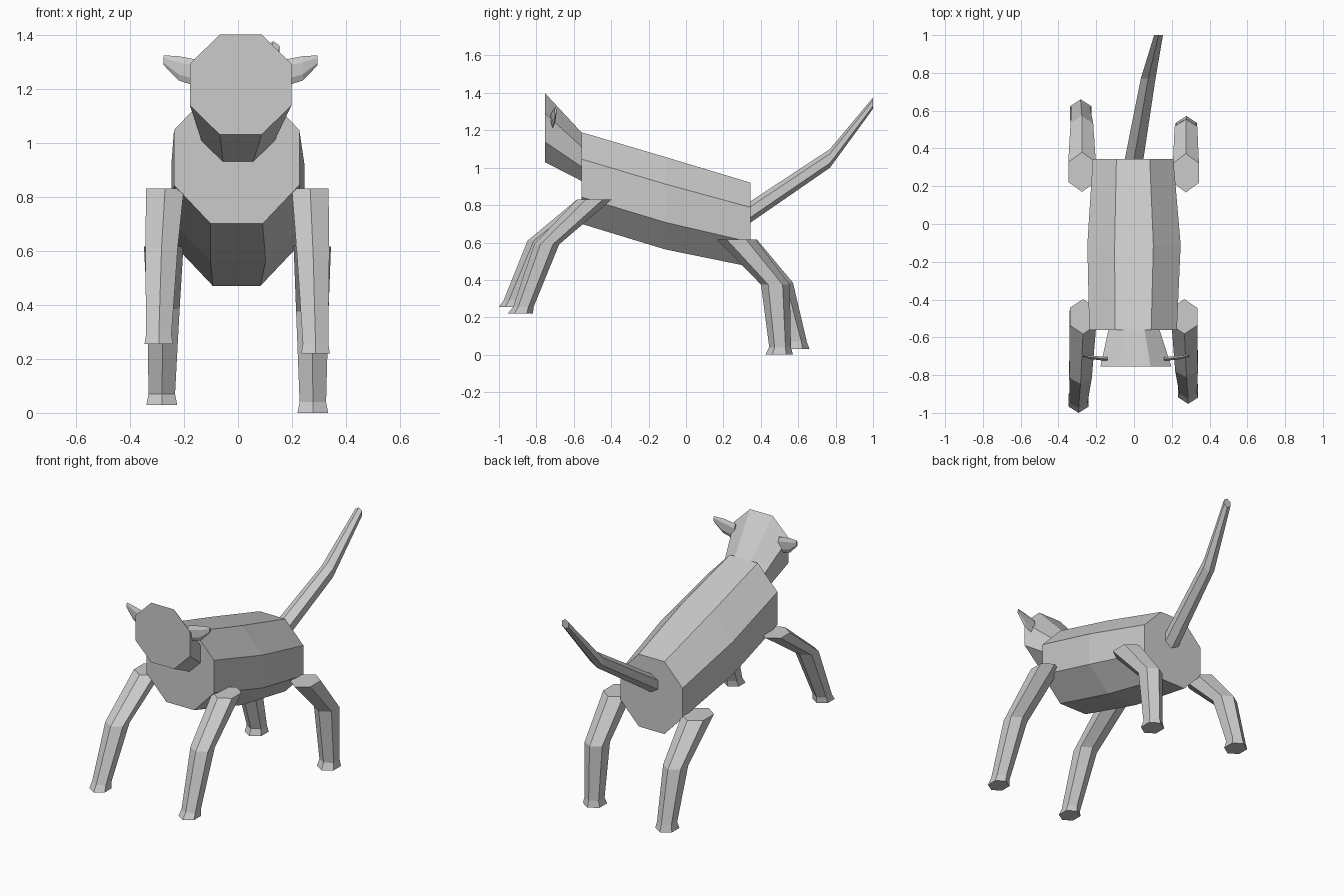
import bpy, math

if "Cube" in bpy.data.objects:
    bpy.data.objects.remove(bpy.data.objects["Cube"])

mat = bpy.data.materials.new("plain_grey")
mat.use_nodes = True
GREY = (0.6, 0.6, 0.6, 1)
mat.diffuse_color = GREY
mat.node_tree.nodes["Principled BSDF"].inputs["Base Color"].default_value = GREY


def loft(name, axis, sides, rings, phase=0.0):
    """Skin flat rings (x, y, z, radius_a, radius_b) lying square to an axis, capped at both ends."""
    a, b = [i for i in range(3) if i != axis]
    verts, faces = [], []
    for *centre, ra, rb in rings:
        for k in range(sides):
            t = math.tau * (k + phase) / sides
            p = list(centre)
            p[a] += ra * math.cos(t)
            p[b] += rb * math.sin(t)
            verts.append(p)
    for r in range(len(rings) - 1):
        for k in range(sides):
            i, j = r * sides + k, r * sides + (k + 1) % sides
            faces.append((i, j, j + sides, i + sides))
    faces.append(tuple(range(sides))[::-1])
    faces.append(tuple(range(len(verts) - sides, len(verts))))
    mesh = bpy.data.meshes.new(name)
    mesh.from_pydata(verts, [], faces)
    mesh.materials.append(mat)
    obj = bpy.data.objects.new(name, mesh)
    bpy.context.collection.objects.link(obj)
    # Consistent outward normals
    bpy.context.view_layer.objects.active = obj
    obj.select_set(True)
    bpy.ops.object.mode_set(mode='EDIT')
    bpy.ops.mesh.select_all(action='SELECT')
    bpy.ops.mesh.normals_make_consistent(inside=False)
    bpy.ops.object.mode_set(mode='OBJECT')
    obj.select_set(False)
    return obj


X, Y, Z = range(3)
OCT = 1 / math.cos(math.pi / 8)   # flat-to-flat half width -> corner radius


def octagon(x, y, z, hx, hz):
    return (x, y, z, hx * OCT, hz * OCT)


# Torso and head: eight-sided barrels along y
loft("body", Y, 8, [octagon(-0.005, -0.56, 0.945, 0.232, 0.245),
                    octagon(0, -0.11, 0.81, 0.247, 0.247),
                    octagon(-0.005, 0.345, 0.695, 0.213, 0.225)], 0.5)
loft("head", Y, 8, [octagon(0.01, -0.755, 1.215, 0.188, 0.185),
                    octagon(0, -0.56, 1.06, 0.135, 0.13)], 0.5)

# Tail: six-sided, ridge on top
loft("tail", Y, 6, [(0, 0.34, 0.76, 0.057, 0.057),
                    (0.075, 0.77, 1.05, 0.045, 0.05),
                    (0.13, 1.0, 1.345, 0.027, 0.03)], 0.5)

# Ears: thin tapering blades on the sides of the head
for side, s in (("left", 1), ("right", -1)):
    cx = 0.01
    loft(side + "_ear", X, 6, [(cx + s * 0.15, -0.715, 1.255, 0.012, 0.05),
                               (cx + s * 0.23, -0.707, 1.275, 0.011, 0.045),
                               (cx + s * 0.285, -0.697, 1.305, 0.006, 0.018)], 0.5)

# Legs: six-sided, bent at the knee, flaring into a small foot
legs = {
    "left_front_leg": [(0.267, -0.49, 0.83, 0.068, 0.092), (0.278, -0.745, 0.59, 0.06, 0.067),
                       (0.287, -0.87, 0.255, 0.047, 0.055), (0.287, -0.885, 0.22, 0.053, 0.067)],
    "right_front_leg": [(-0.27, -0.49, 0.83, 0.07, 0.092), (-0.283, -0.78, 0.61, 0.06, 0.067),
                        (-0.293, -0.92, 0.29, 0.047, 0.055), (-0.293, -0.933, 0.255, 0.053, 0.067)],
    "left_hind_leg": [(0.275, 0.27, 0.615, 0.069, 0.103), (0.275, 0.478, 0.375, 0.06, 0.077),
                      (0.277, 0.503, 0.04, 0.049, 0.058), (0.277, 0.498, 0, 0.057, 0.074)],
    "right_hind_leg": [(-0.275, 0.275, 0.615, 0.073, 0.105), (-0.276, 0.495, 0.385, 0.06, 0.077),
                       (-0.282, 0.588, 0.07, 0.049, 0.058), (-0.282, 0.586, 0.03, 0.057, 0.074)],
}
HEX = 1 / math.cos(math.pi / 6)
for name, rings in legs.items():
    loft(name, Z, 6, [(x, y, z, hx * HEX, ry) for x, y, z, hx, ry in rings], 0.5)
